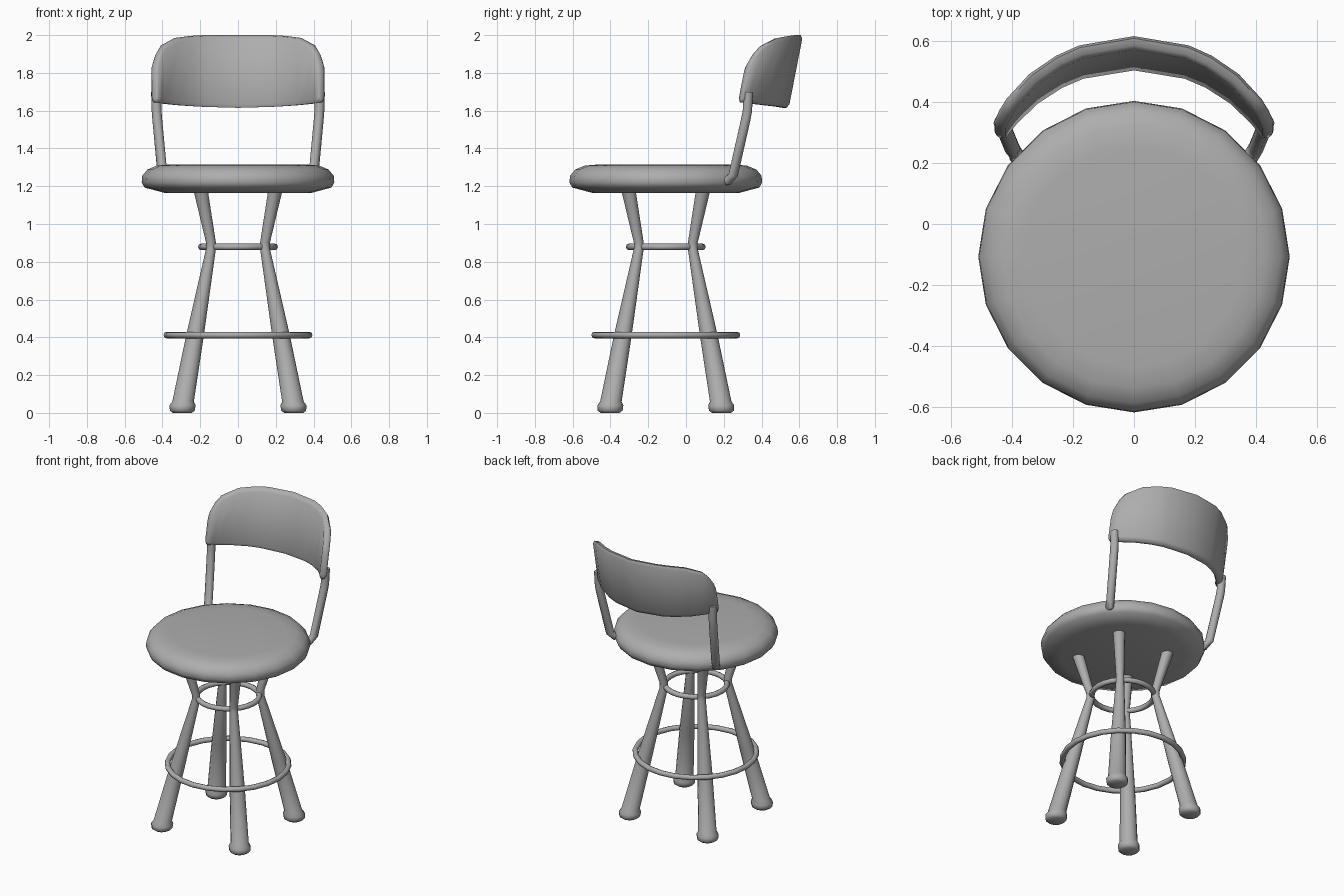
import bpy, bmesh
from math import sin, cos, pi, radians
from mathutils import Vector

cube = bpy.data.objects.get("Cube")
if cube:
    bpy.data.objects.remove(cube, do_unlink=True)

SEAT_Y = -0.107
grey = bpy.data.materials.new("mid grey")
colour = (0.42, 0.42, 0.42, 1)
grey.use_nodes = True
grey.diffuse_color = colour
grey.node_tree.nodes["Principled BSDF"].inputs["Base Color"].default_value = colour


def loft(name, loops, closed=False, angle=50):
    """Skin a list of point loops; cap the ends unless the loft is closed."""
    bm = bmesh.new()
    rings = [[bm.verts.new(p) for p in loop] for loop in loops]
    pairs = list(zip(rings, rings[1:]))
    if closed:
        pairs.append((rings[-1], rings[0]))
    else:
        bm.faces.new(rings[0])
        bm.faces.new(rings[-1])
    for a, b in pairs:
        for i in range(len(a)):
            j = (i + 1) % len(a)
            bm.faces.new((a[i], a[j], b[j], b[i]))
    bmesh.ops.recalc_face_normals(bm, faces=bm.faces)
    mesh = bpy.data.meshes.new(name)
    bm.to_mesh(mesh)
    bm.free()
    mesh.materials.append(grey)
    ob = bpy.data.objects.new(name, mesh)
    bpy.context.collection.objects.link(ob)
    bpy.ops.object.select_all(action="DESELECT")
    ob.select_set(True)
    bpy.context.view_layer.objects.active = ob
    bpy.ops.object.shade_smooth_by_angle(angle=radians(angle))
    return ob


def circle(x, y, z, r, n):
    return [(x + r * sin(2 * pi * i / n), y + r * cos(2 * pi * i / n), z) for i in range(n)]


# Round cushion seat
profile = [(0.39, 1.165), (0.495, 1.193), (0.51, 1.22), (0.507, 1.255),
           (0.48, 1.288), (0.43, 1.309), (0.36, 1.315)]
loft("seat", [circle(0, SEAT_Y, z, r, 20) for r, z in profile])

# Four pinched legs with flared feet: height, distance from axis, thickness
leg = [(0, 0.417, 0.05), (0.012, 0.417, 0.066), (0.04, 0.415, 0.069),
       (0.06, 0.411, 0.057), (0.41, 0.322, 0.047), (0.87, 0.202, 0.026),
       (0.9, 0.202, 0.026), (1.18, 0.28, 0.038)]
for side, sx in (("left", 1), ("right", -1)):
    for end, sy in (("front", -1), ("back", 1)):
        k = cos(pi / 4)
        loft(f"{end}_{side}_leg",
             [circle(sx * d * k, SEAT_Y + sy * d * k, z, r, 12) for z, d, r in leg])


# Brace ring and foot ring
def hoop(name, z, major, minor):
    tube = [(major + minor * cos(i * pi / 4), z + minor * sin(i * pi / 4)) for i in range(8)]
    loft(name, [circle(0, SEAT_Y, h, r, 24) for r, h in tube], closed=True)


hoop("brace_ring", 0.879, 0.194, 0.0175)
hoop("foot_ring", 0.412, 0.377, 0.0175)


# Bent tubes that carry the backrest
def tube(name, points, r, n=10):
    pts = [Vector(p) for p in points]
    loops = []
    for i, p in enumerate(pts):
        t = (pts[min(i + 1, len(pts) - 1)] - pts[max(i - 1, 0)]).normalized()
        u = t.cross(Vector((0, 1, 0))).normalized()
        v = t.cross(u)
        loops.append([p + r * (u * cos(2 * pi * k / n) + v * sin(2 * pi * k / n)) for k in range(n)])
    loft(name, loops)


path = [(0.35, 0.17, 1.235), (0.385, 0.225, 1.23), (0.4, 0.25, 1.26),
        (0.428, 0.318, 1.56), (0.431, 0.325, 1.6), (0.434, 0.33, 1.7)]
for side, s in (("left", 1), ("right", -1)):
    tube(f"{side}_back_support", [(s * x, y, z) for x, y, z in path], 0.026)


# Curved, leaning backrest: angle, bottom, top, half thickness of each column
half = [(58, 1.66, 1.81, 0.012), (57, 1.645, 1.85, 0.022), (54, 1.642, 1.905, 0.0225),
        (50, 1.638, 1.945, 0.0225), (39, 1.63, 1.985, 0.0225),
        (28, 1.624, 1.996, 0.0225), (19.3, 1.62, 2.0, 0.0225)]
columns = [(-a, b, t, h) for a, b, t, h in half] + [(0, 1.615, 2.0, 0.0225)] + half[::-1]


def section(a, bottom, top, h):
    e = 0.02
    ring = [(-h, bottom + e), (-h, top - e), (-h * 0.5, top - e * 0.2), (h * 0.5, top),
            (h, top - e), (h, bottom + e), (h * 0.5, bottom), (-h * 0.5, bottom)]
    return [((0.5225 + d) * sin(radians(a)),
             (0.5225 + d) * cos(radians(a)) + (z - 1.62) * 0.195, z) for d, z in ring]


loft("backrest", [section(*c) for c in columns], angle=60)
